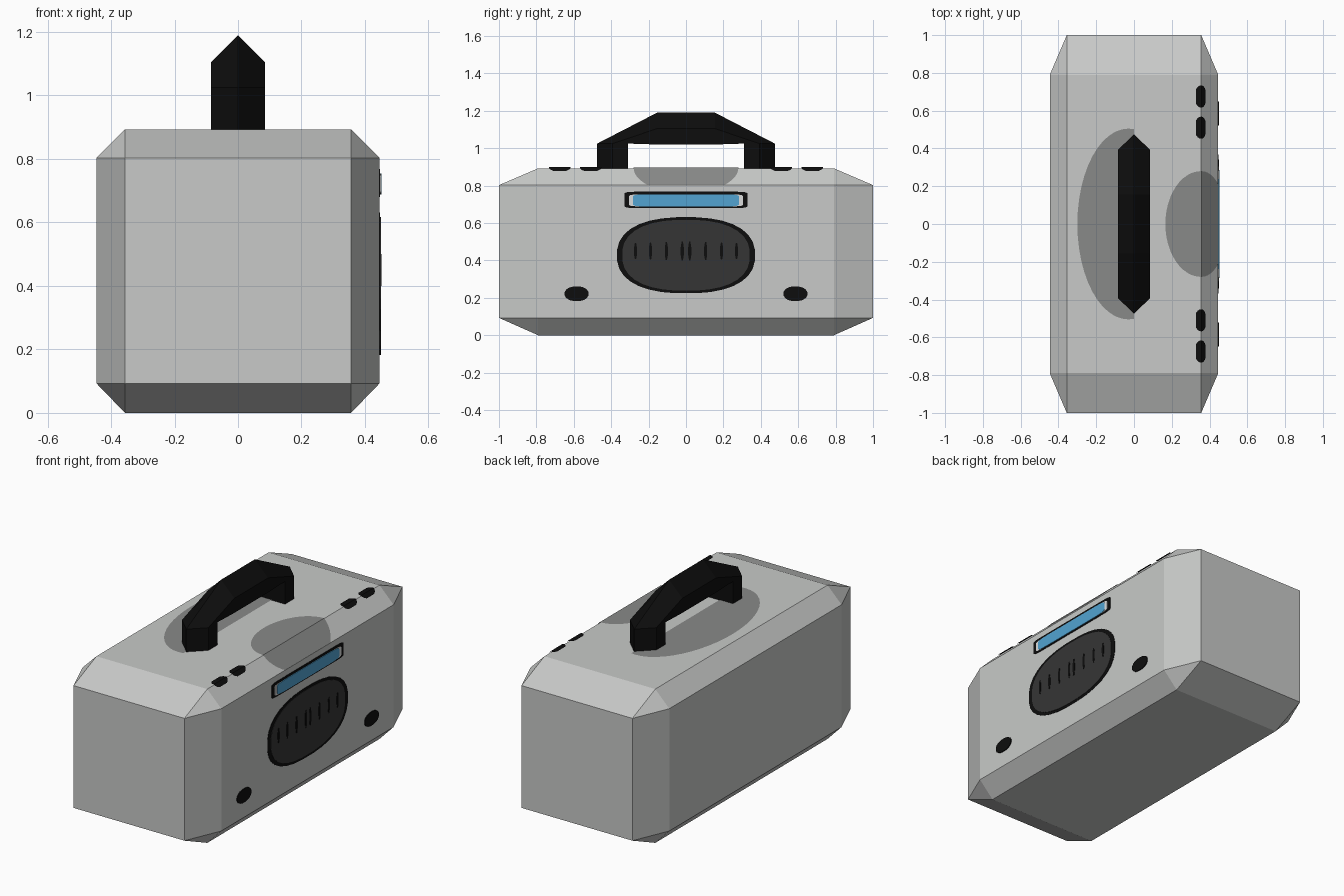
import bpy, bmesh, math
from mathutils import Vector

if "Cube" in bpy.data.objects:
    bpy.data.objects.remove(bpy.data.objects["Cube"])


def material(name, rgb):
    m = bpy.data.materials.new(name)
    m.diffuse_color = (*rgb, 1)
    m.use_nodes = True
    m.node_tree.nodes["Principled BSDF"].inputs["Base Color"].default_value = m.diffuse_color
    return m


SHELL = material("light_grey", (0.58, 0.59, 0.58))
SHADE = material("mid_grey", (0.25, 0.255, 0.25))
MESH = material("dark_grey", (0.036, 0.036, 0.036))
BLACK = material("black", (0.004, 0.004, 0.004))
BLUE = material("blue", (0.085, 0.37, 0.64))
PALE = material("pale_grey", (0.72, 0.73, 0.73))

# Body extents: full size and size inside the chamfers
X, XI, Y, YI = 0.446, 0.356, 1.0, 0.79
TOP, ZHI, ZLO = 0.893, 0.803, 0.093


def finish(name, bm, mat, recalc=True):
    if recalc:
        bmesh.ops.recalc_face_normals(bm, faces=bm.faces)
    me = bpy.data.meshes.new(name)
    bm.to_mesh(me)
    bm.free()
    me.materials.append(mat)
    ob = bpy.data.objects.new(name, me)
    bpy.context.collection.objects.link(ob)
    return ob


# Chamfered body
bm = bmesh.new()
for sx in (-1, 1):
    for sy in (-1, 1):
        for z, z_end in ((ZLO, 0), (ZHI, TOP)):
            bm.verts.new((sx * X, sy * YI, z))
            bm.verts.new((sx * XI, sy * Y, z))
            bm.verts.new((sx * XI, sy * YI, z_end))
bmesh.ops.convex_hull(bm, input=bm.verts)
bmesh.ops.dissolve_limit(bm, angle_limit=0.01, verts=bm.verts, edges=bm.edges)
finish("body", bm, SHELL)

# Carry handle: five-sided section with an outer ridge, swept over the arch
# each station: inner point (y, z), outer ridge point (y, z)
half = [((0.31, 0.88), (0.475, 0.88)), ((0.31, 1.025), (0.475, 1.025)),
        ((0.155, 1.02), (0.155, 1.19))]
stations = half + [((-a[0], a[1]), (-b[0], b[1])) for a, b in reversed(half)]
section = [(-0.085, 0), (0.085, 0), (0.085, 0.5), (0, 1), (-0.085, 0.5)]
bm = bmesh.new()
rings = []
for a, b in stations:
    a, b = Vector(a), Vector(b)
    rings.append([bm.verts.new((x, *a.lerp(b, t))) for x, t in section])
for r, s in zip(rings, rings[1:]):
    for i in range(5):
        j = (i + 1) % 5
        bm.faces.new((r[i], r[j], s[j], s[i]))
bm.faces.new(rings[0])
bm.faces.new(rings[-1])
finish("handle", bm, BLACK)


# Thin patches laid on the top and folded over the front chamfer;
# u is the distance past the chamfer edge
def fold(u, y, lift):
    d = Vector((X - XI, 0, ZHI - TOP)).normalized()
    if u <= 0:
        return Vector((XI + u + (lift * 0.41 if u == 0 else 0), y, TOP + lift))
    return Vector((XI, y, TOP)) + d * u + Vector((-d.z, 0, d.x)) * lift


def folded_oval(name, u0, ru, y0, ry, mat, lo, hi, lift=0.003, n=24):
    us = {u0 - ru * math.cos(math.pi * i / n) for i in range(n + 1)}
    us = sorted({min(max(u, lo), hi) for u in us} | ({0} if lo < 0 < hi else set()))
    bm = bmesh.new()
    rows = []
    for u in us:
        w = ry * math.sqrt(max(0, 1 - ((u - u0) / ru) ** 2)) + 1e-4
        rows.append([bm.verts.new(fold(u, y0 + s * w, lift)) for s in (-1, 1)])
    for a, b in zip(rows, rows[1:]):
        bm.faces.new((a[0], b[0], b[1], a[1]))
    finish(name, bm, mat, recalc=False)


folded_oval("handle_recess", -XI - 0.03, 0.27, 0, 0.505, SHADE, -0.66, -XI)
folded_oval("top_dial_patch", 0, 0.19, 0, 0.28, SHADE, -0.19, 0.127)
for side in (-1, 1):
    for k, y in enumerate((0.51, 0.675)):
        folded_oval(f"top_button_{k}_{side}", -0.002, 0.034, side * y, 0.058,
                    BLACK, -0.028, 0.026, lift=0.006)


# Thin plates on the +x face: superellipse outline, higher power is boxier
def plate(name, y, z, ry, rz, mat, lift, power=2.0, n=32):
    bm = bmesh.new()
    vs = []
    for i in range(n):
        a = math.tau * (i + 0.5) / n
        c, s = math.cos(a), math.sin(a)
        vs.append(bm.verts.new((X - 0.001,
                  y + ry * math.copysign(abs(c) ** (2 / power), c),
                  z + rz * math.copysign(abs(s) ** (2 / power), s))))
    f = bm.faces.new(vs)
    out = bmesh.ops.extrude_face_region(bm, geom=[f])["geom"]
    for v in out:
        if isinstance(v, bmesh.types.BMVert):
            v.co.x += lift + 0.001
    finish(name, bm, mat)


# Display
plate("display_frame", 0, 0.724, 0.33, 0.044, BLACK, 0.002, 12)
plate("display_border", 0, 0.721, 0.305, 0.032, PALE, 0.004, 12)
plate("display_screen", 0, 0.721, 0.285, 0.033, BLUE, 0.006, 8)

# Speaker with a rim and rows of small slots
plate("speaker_rim", 0, 0.428, 0.37, 0.204, BLACK, 0.002, 2.4)
plate("speaker_grille", 0, 0.428, 0.342, 0.19, MESH, 0.004, 2.4)
for side in (-1, 1):
    for k, y in enumerate((0.02, 0.105, 0.19, 0.27)):
        plate(f"speaker_slot_{k}_{side}", side * y, 0.45, 0.009,
              0.055 - 0.003 * k, BLACK, 0.006, 2, 8)
    # Control knobs
    plate(f"knob_{side}", side * 0.585, 0.222, 0.065, 0.04, BLACK, 0.005, 2.2, 16)
